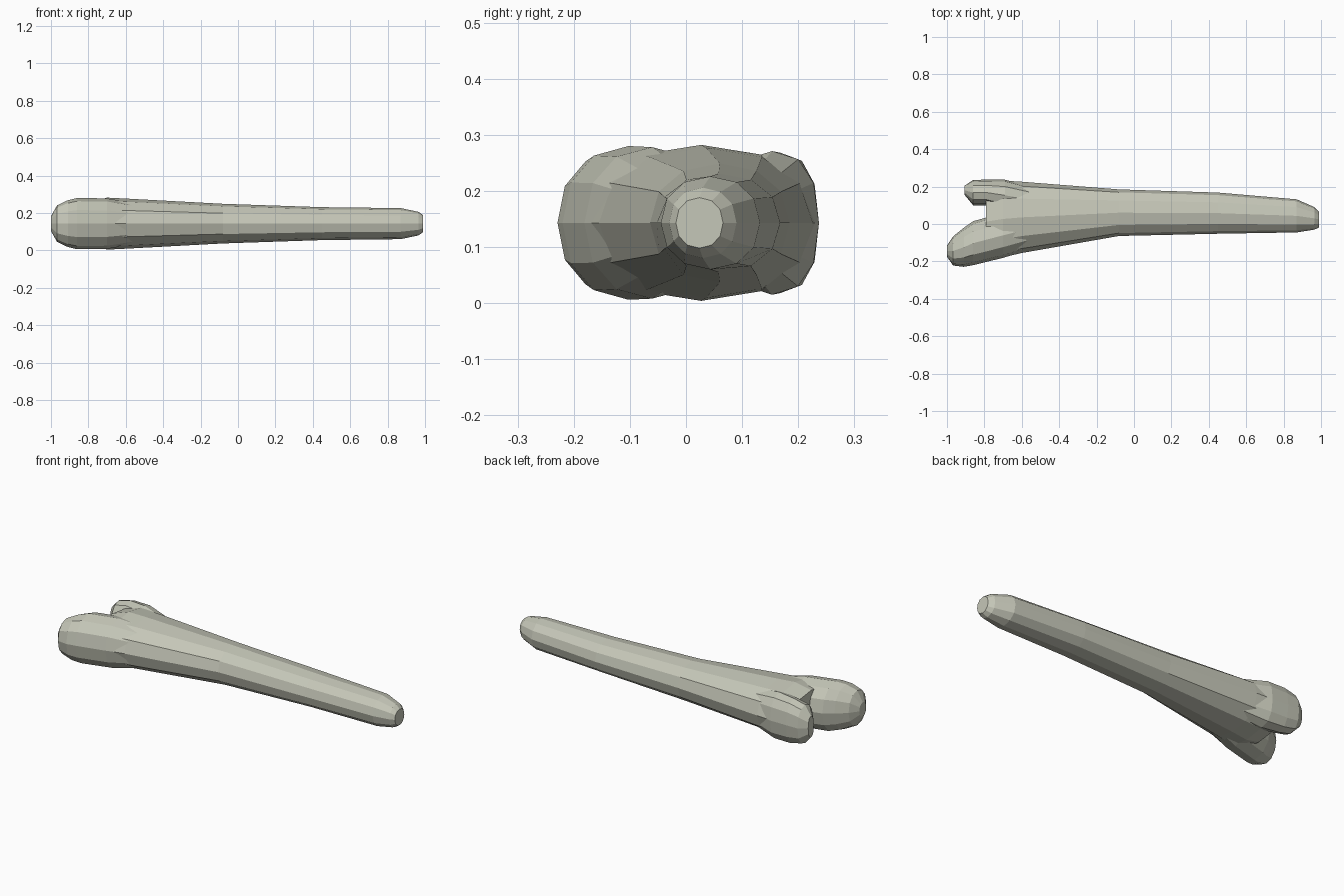
import bpy, bmesh, math

if "Cube" in bpy.data.objects:
    bpy.data.objects.remove(bpy.data.objects["Cube"])

SIDES = 12
MID_Z = 0.143

mat = bpy.data.materials.new("pale bone grey")
mat.diffuse_color = (0.56, 0.57, 0.48, 1)
mat.use_nodes = True
mat.node_tree.nodes["Principled BSDF"].inputs["Base Color"].default_value = mat.diffuse_color


def loft(name, rings, power=1.0):
    """Skin rings (x, y_min, y_max, half_height) into a closed flat-faced tube."""
    bm = bmesh.new()
    loops = []
    for x, y0, y1, h in rings:
        cy, r = (y0 + y1) / 2, (y1 - y0) / 2
        loop = []
        for i in range(SIDES):
            a = 2 * math.pi * i / SIDES
            c, s = math.cos(a), math.sin(a)
            c = math.copysign(abs(c) ** power, c)
            s = math.copysign(abs(s) ** power, s)
            loop.append(bm.verts.new((x, cy + r * c, MID_Z + h * s)))
        loops.append(loop)
    for a, b in zip(loops, loops[1:]):
        for i in range(SIDES):
            j = (i + 1) % SIDES
            bm.faces.new((a[i], a[j], b[j], b[i]))
    bm.faces.new(loops[0])
    bm.faces.new(loops[-1])
    bmesh.ops.recalc_face_normals(bm, faces=bm.faces)
    me = bpy.data.meshes.new(name)
    bm.to_mesh(me)
    bm.free()
    me.materials.append(mat)
    ob = bpy.data.objects.new(name, me)
    bpy.context.collection.objects.link(ob)
    return ob


# Tapered shaft, from the rounded tip to the floor of the notch
shaft = loft("bone_shaft", [
    (0.99, -0.018, 0.066, 0.045),
    (0.965, -0.03, 0.09, 0.063),
    (0.87, -0.045, 0.132, 0.083),
    (0.45, -0.052, 0.168, 0.088),
    (-0.08, -0.064, 0.185, 0.106),
    (-0.60, -0.155, 0.226, 0.134),
    (-0.70, -0.178, 0.232, 0.139),
    (-0.79, -0.19, 0.215, 0.112),
], 0.93)

# Large knuckle, the longer prong of the fork
large = loft("large_knuckle", [
    (-0.50, -0.12, 0.10, 0.10),
    (-0.70, -0.181, 0.06, 0.135),
    (-0.86, -0.22, 0.015, 0.137),
    (-0.91, -0.229, -0.02, 0.125),
    (-0.967, -0.222, -0.066, 0.098),
    (-1.0, -0.175, -0.115, 0.04),
], 0.93)

# Small knuckle, the shorter prong
small = loft("small_knuckle", [
    (-0.55, 0.06, 0.20, 0.10),
    (-0.69, 0.07, 0.237, 0.128),
    (-0.79, 0.10, 0.237, 0.125),
    (-0.86, 0.10, 0.236, 0.108),
    (-0.905, 0.155, 0.205, 0.06),
], 0.85)

# Fuse the prongs into the shaft
for part in (large, small):
    mod = shaft.modifiers.new("fuse", 'BOOLEAN')
    mod.operation = 'UNION'
    mod.solver = 'EXACT'
    mod.object = part
    part.hide_render = True
    part.hide_viewport = True
dg = bpy.context.evaluated_depsgraph_get()
fused = bpy.data.meshes.new_from_object(shaft.evaluated_get(dg))
shaft.modifiers.clear()
shaft.data = fused
for part in (large, small):
    bpy.data.objects.remove(part)
shaft.name = "forked_bone"
